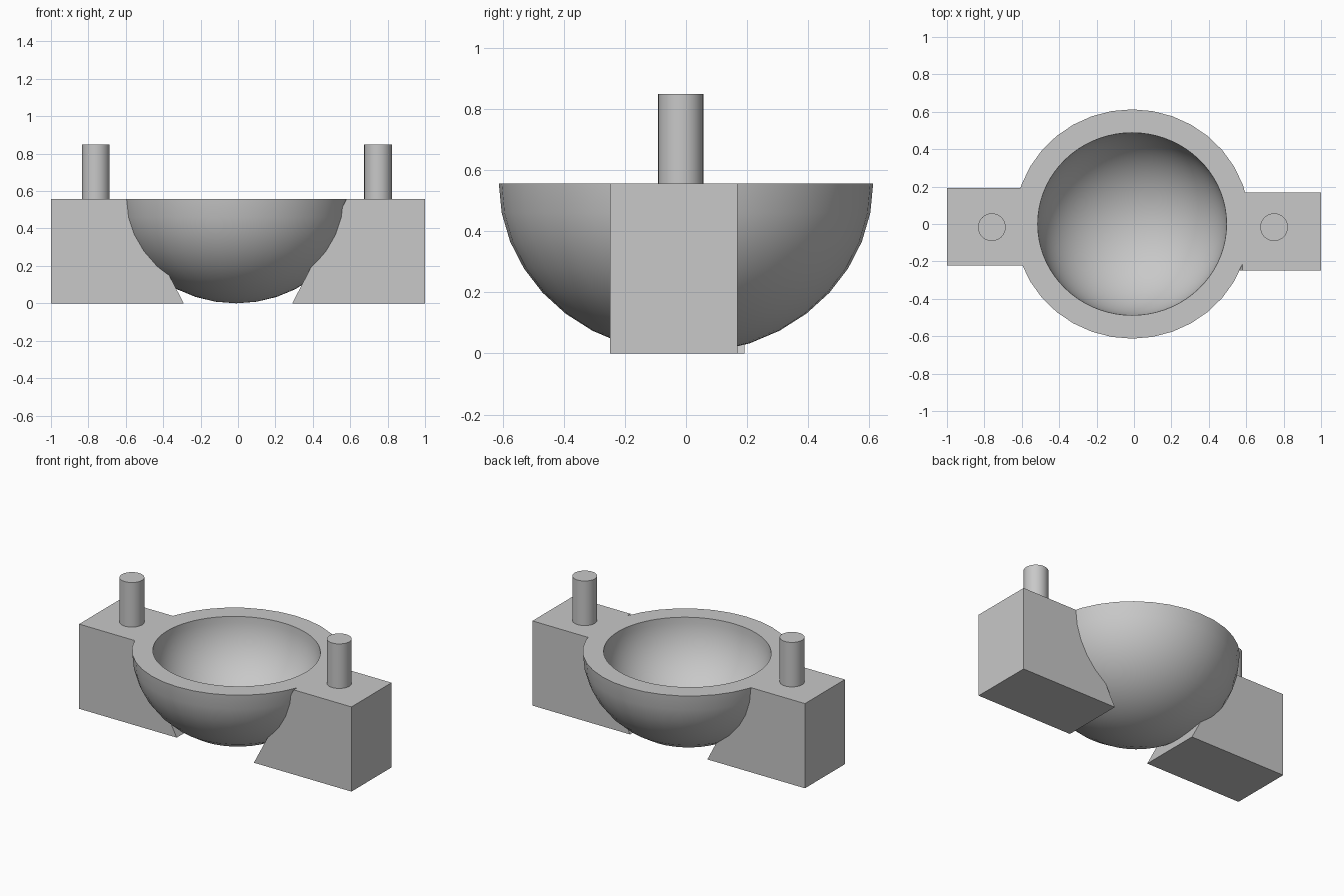
import bpy, bmesh
from math import sin, cos, pi

old = bpy.data.objects.get("Cube")
if old:
    bpy.data.objects.remove(old, do_unlink=True)

TOP = 0.557
PEG_TOP = 0.85
BOWL_X = -0.01
SIDES = 36

grey = bpy.data.materials.new("plain grey")
colour = (0.58, 0.58, 0.58, 1)
grey.diffuse_color = colour
grey.use_nodes = True
grey.node_tree.nodes["Principled BSDF"].inputs["Base Color"].default_value = colour


def finish(bm, name, smooth=False):
    bmesh.ops.recalc_face_normals(bm, faces=bm.faces[:])
    mesh = bpy.data.meshes.new(name)
    bm.to_mesh(mesh)
    bm.free()
    mesh.materials.append(grey)
    obj = bpy.data.objects.new(name, mesh)
    bpy.context.collection.objects.link(obj)
    if smooth:
        bpy.ops.object.select_all(action='DESELECT')
        obj.select_set(True)
        bpy.context.view_layer.objects.active = obj
        bpy.ops.object.shade_smooth_by_angle(angle=pi / 6)
    return obj


def half_shell(bm, rx, ry, depth, segments, rings):
    """Lower half of an ellipsoid; returns its rim vertices."""
    rows = []
    for r in range(rings):
        a = pi / 2 * r / rings
        rows.append([bm.verts.new((BOWL_X + rx * cos(a) * cos(2 * pi * s / segments),
                                   ry * cos(a) * sin(2 * pi * s / segments),
                                   TOP - depth * sin(a))) for s in range(segments)])
    pole = bm.verts.new((BOWL_X, 0, TOP - depth))
    for s in range(segments):
        t = (s + 1) % segments
        for up, low in zip(rows, rows[1:]):
            bm.faces.new((up[s], up[t], low[t], low[s]))
        bm.faces.new((rows[-1][s], rows[-1][t], pole))
    return rows[0]


# Bowl: outer shell and finer inner shell joined by a flat rim
bm = bmesh.new()
outer = half_shell(bm, 0.63, 0.613, TOP, SIDES, 9)
inner = half_shell(bm, 0.505, 0.488, 0.45, SIDES * 2, 18)
for s in range(SIDES):
    bm.faces.new((outer[s - 1], outer[s], inner[2 * s],
                  inner[2 * s - 1], inner[2 * s - 2]))
finish(bm, "bowl", True)


# Side blocks with a slanted inner end
def side_block(name, side, y_front, y_back):
    profile = [(0.29, 0), (1, 0), (1, TOP), (0.58, TOP)]
    bm = bmesh.new()
    face = bm.faces.new([bm.verts.new((side * x, y_front, z)) for x, z in profile])
    ext = bmesh.ops.extrude_face_region(bm, geom=[face])["geom"]
    bmesh.ops.translate(bm, vec=(0, y_back - y_front, 0),
                        verts=[v for v in ext if isinstance(v, bmesh.types.BMVert)])
    # The extrusion leaves the front cap in place, closing the block
    finish(bm, name)


side_block("right_block", -1, -0.223, 0.192)
side_block("left_block", 1, -0.249, 0.168)


# Round pegs standing on the blocks
def peg(name, x):
    height = PEG_TOP - TOP
    bm = bmesh.new()
    bmesh.ops.create_cone(bm, cap_ends=True, segments=32, radius1=0.074,
                          radius2=0.074, depth=height)
    bmesh.ops.translate(bm, vec=(x, -0.017, TOP + height / 2), verts=bm.verts[:])
    finish(bm, name, True)


peg("right_peg", -0.76)
peg("left_peg", 0.749)
